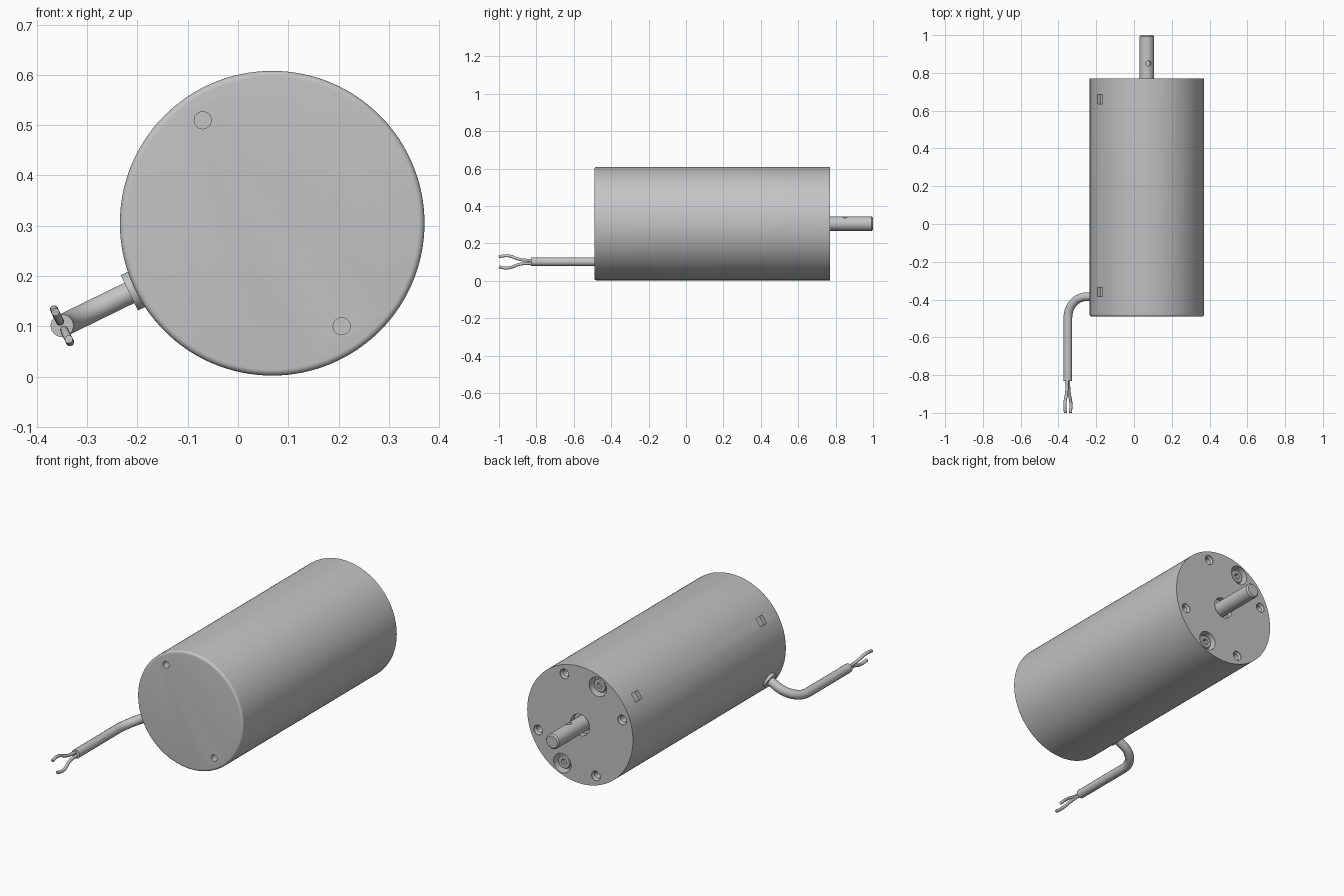
import bpy, bmesh
from math import sin, cos, pi, radians
from mathutils import Vector, Matrix

if "Cube" in bpy.data.objects:
    bpy.data.objects.remove(bpy.data.objects["Cube"])

CENTRE = Vector((0.068, 0, 0.305))
RADIUS = 0.303
FRONT, BACK = -0.49, 0.77

metal = bpy.data.materials.new("grey_metal")
metal.use_nodes = True
GREY = (0.55, 0.55, 0.55, 1)
metal.diffuse_color = GREY
metal.node_tree.nodes["Principled BSDF"].inputs["Base Color"].default_value = GREY


def radial(angle):
    a = radians(angle)
    return Vector((cos(a), 0, sin(a)))


def spot(angle, r, y):
    """Point at an angle and radius about the motor axis."""
    return CENTRE + radial(angle) * r + Vector((0, y, 0))


def finish(obj):
    obj.data.materials.clear()
    obj.data.materials.append(metal)
    bpy.ops.object.select_all(action='DESELECT')
    obj.select_set(True)
    bpy.context.view_layer.objects.active = obj
    bpy.ops.object.shade_smooth_by_angle(angle=radians(30))
    return obj


def new_object(name, bm):
    bmesh.ops.recalc_face_normals(bm, faces=bm.faces)
    mesh = bpy.data.meshes.new(name)
    bm.to_mesh(mesh)
    bm.free()
    obj = bpy.data.objects.new(name, mesh)
    bpy.context.collection.objects.link(obj)
    return obj


def lathe(name, profile, origin=CENTRE, axis=Vector((0, 1, 0)), sides=48):
    """Spin (radius, distance) pairs around an axis; ends are capped."""
    bm = bmesh.new()
    turn = Vector((0, 0, 1)).rotation_difference(axis).to_matrix()
    rings = []
    for r, d in profile:
        rings.append([bm.verts.new(origin + turn @ Vector(
            (r * cos(2 * pi * i / sides), r * sin(2 * pi * i / sides), d)))
            for i in range(sides)])
    for low, high in zip(rings, rings[1:]):
        for i in range(sides):
            j = (i + 1) % sides
            bm.faces.new((low[i], low[j], high[j], high[i]))
    bm.faces.new(rings[0])
    bm.faces.new(rings[-1])
    return new_object(name, bm)


def cut(target, cutter):
    mod = target.modifiers.new("cut", 'BOOLEAN')
    mod.operation = 'DIFFERENCE'
    mod.solver = 'EXACT'
    mod.object = cutter
    bpy.context.view_layer.objects.active = target
    bpy.ops.object.modifier_apply(modifier=mod.name)
    bpy.data.objects.remove(cutter)


def drill(target, origin, axis, r, depth, sides=24):
    cut(target, lathe("cutter", [(r, -depth), (r, 0.05)], origin, axis, sides))


Y = Vector((0, 1, 0))

# Housing with rounded front edge
edge = 0.012
profile = [(RADIUS - edge + edge * sin(a), FRONT + edge - edge * cos(a))
           for a in (i * pi / 12 for i in range(7))]
housing = lathe("motor_housing", profile + [(RADIUS, BACK)], sides=128)

# Front holes
for angle in (124, 304):
    drill(housing, spot(angle, 0.247, FRONT), -Y, 0.017, 0.04)

# Rear mounting holes: countersunk mouth and narrower bore
for k in range(4):
    hole = spot(69.4 + 90 * k, 0.257, BACK)
    cut(housing, lathe("cutter", [(0.017, -0.07), (0.017, -0.012),
                                  (0.025, -0.004), (0.025, 0.05)], hole, Y, 24))

# Rear screw pockets and shaft recess
SCREWS = (114.4, 294.4)
for angle in SCREWS:
    drill(housing, spot(angle, 0.247, BACK), Y, 0.05, 0.05, 32)
drill(housing, CENTRE + Y * BACK, Y, 0.055, 0.03, 48)

# Square side pockets
out = radial(145)
for y in (0.66, -0.36):
    bm = bmesh.new()
    bmesh.ops.create_cube(bm, size=1, matrix=Matrix.Translation(spot(145, RADIUS, y))
                          @ Matrix.Rotation(-radians(145), 4, 'Y')
                          @ Matrix.Diagonal((0.04, 0.05, 0.044, 1)))
    cut(housing, new_object("cutter", bm))
finish(housing)

# Socket screws inside the rear pockets
for name, angle in zip(("upper", "lower"), SCREWS):
    screw = lathe(name + "_rear_screw", [(0.035, -0.055), (0.035, -0.018), (0.031, -0.014)],
                  spot(angle, 0.247, BACK), Y, 32)
    drill(screw, spot(angle, 0.247, BACK - 0.014), Y, 0.017, 0.02, 6)
    finish(screw)

# Output shaft with chamfered end and dimple
shaft = lathe("output_shaft", [(0.038, 0.70), (0.038, 0.993), (0.031, 1.0)])
drill(shaft, spot(77, 0.038, 0.85), radial(77), 0.014, 0.02)
finish(shaft)

# Cable boss
CABLE = 206
finish(lathe("cable_boss", [(0.039, 0.27), (0.039, 0.316)],
             CENTRE + Y * -0.385, radial(CABLE)))


def tube(name, points, r, smooth=False):
    curve = bpy.data.curves.new(name, 'CURVE')
    curve.dimensions = '3D'
    curve.bevel_depth = r
    curve.bevel_resolution = 5
    curve.use_fill_caps = True
    if smooth:
        spline = curve.splines.new('BEZIER')
        spline.bezier_points.add(len(points) - 1)
        for bp, co in zip(spline.bezier_points, points):
            bp.co = co
            bp.handle_left_type = bp.handle_right_type = 'AUTO'
    else:
        spline = curve.splines.new('POLY')
        spline.points.add(len(points) - 1)
        for p, co in zip(spline.points, points):
            p.co = (*co, 1)
    obj = bpy.data.objects.new(name, curve)
    bpy.context.collection.objects.link(obj)
    bpy.ops.object.select_all(action='DESELECT')
    obj.select_set(True)
    bpy.context.view_layer.objects.active = obj
    bpy.ops.object.convert(target='MESH')
    finish(bpy.context.object)


# Cable: leaves the side, bends forward
bend, reach, exit_y = 0.11, 0.465, -0.385
path = [spot(CABLE, 0.29, exit_y)]
for i in range(17):
    a = i * pi / 32
    path.append(spot(CABLE, reach - bend + bend * sin(a), exit_y - bend + bend * cos(a)))
path.append(spot(CABLE, reach, -0.83))
tube("cable", path, 0.023)

# Two bare leads spreading from the cable end
across = radial(CABLE - 90)
for name, side in (("upper_lead", 1), ("lower_lead", -1)):
    tube(name, [spot(CABLE, reach, y) + across * side * t for y, t in
                ((-0.81, 0.010), (-0.86, 0.010), (-0.90, 0.018),
                 (-0.94, 0.034), (-0.97, 0.036), (-1.0, 0.030))], 0.008, True)
